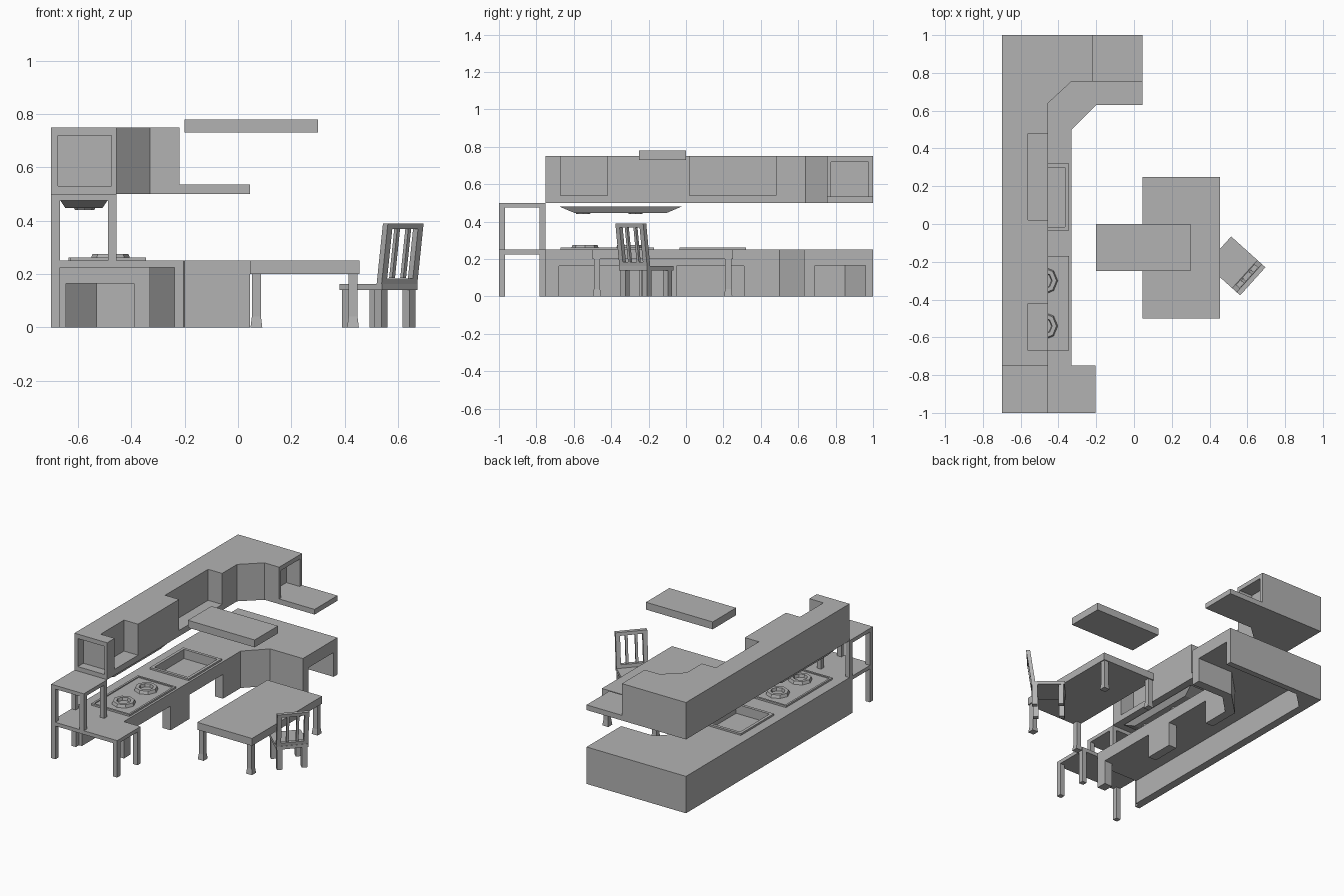
import bpy, bmesh, math
from mathutils import Matrix, Vector

if "Cube" in bpy.data.objects:
    bpy.data.objects.remove(bpy.data.objects["Cube"])

grey = bpy.data.materials.new("plain grey")
grey.diffuse_color = (0.45, 0.45, 0.45, 1)
grey.use_nodes = True
grey.node_tree.nodes["Principled BSDF"].inputs["Base Color"].default_value = grey.diffuse_color


def add(name, bm):
    bmesh.ops.recalc_face_normals(bm, faces=bm.faces)
    me = bpy.data.meshes.new(name)
    bm.to_mesh(me)
    bm.free()
    me.materials.append(grey)
    ob = bpy.data.objects.new(name, me)
    bpy.context.collection.objects.link(ob)
    return ob


def prism(name, pts, z0, z1):
    """Extrude a plan outline from z0 to z1."""
    bm = bmesh.new()
    f = bm.faces.new([bm.verts.new((x, y, z0)) for x, y in pts])
    r = bmesh.ops.extrude_face_region(bm, geom=[f])
    bmesh.ops.translate(bm, vec=(0, 0, z1 - z0),
                        verts=[v for v in r["geom"] if isinstance(v, bmesh.types.BMVert)])
    return add(name, bm)


def box(name, x0, x1, y0, y1, z0, z1, bottom=1.0):
    """Box from its limits; bottom scales the lower face."""
    bm = bmesh.new()
    bmesh.ops.create_cube(bm, size=1)
    for v in bm.verts:
        s = bottom if v.co.z < 0 else 1
        v.co = ((x0 + x1) / 2 + v.co.x * (x1 - x0) * s,
                (y0 + y1) / 2 + v.co.y * (y1 - y0) * s,
                (z0 + z1) / 2 + v.co.z * (z1 - z0))
    return add(name, bm)


def cut(ob, cutter):
    cutter.hide_render = True
    m = ob.modifiers.new("cut", 'BOOLEAN')
    m.operation, m.solver, m.object = 'DIFFERENCE', 'EXACT', cutter
    bpy.context.view_layer.objects.active = ob
    bpy.ops.object.modifier_apply(modifier=m.name)
    bpy.data.objects.remove(cutter)


def ring(name, x, y, z0, z1, r_out, r_in):
    """Low-poly burner: eight-sided ring."""
    bm = bmesh.new()
    rows = []
    for r, z in ((r_out, z0), (r_out * 0.9, z1), (r_in, z1), (r_in * 0.9, z0)):
        rows.append([bm.verts.new((x + r * math.cos(a * math.pi / 4),
                                   y + r * math.sin(a * math.pi / 4), z)) for a in range(8)])
    for i in range(4):
        p, q = rows[i], rows[(i + 1) % 4]
        for a in range(8):
            b = (a + 1) % 8
            bm.faces.new((p[a], p[b], q[b], q[a]))
    return add(name, bm)


def legs(name, x0, x1, y0, y1, z0, z1, t):
    for i, x in enumerate((x0, x1 - t)):
        for j, y in enumerate((y0, y1 - t)):
            box(f"{name}_{i}{j}", x, x + t, y, y + t, z0, z1)


# L-shaped lower counter, hollow underneath with open ends and front knee holes
counter = prism("counter", [(-.70, -.75), (-.33, -.75), (-.33, .50), (-.20, .63),
                            (.045, .63), (.045, 1), (-.70, 1)], 0, .25)
cut(counter, prism("hollow", [(-.645, -.85), (-.39, -.85), (-.39, .525), (-.225, .69),
                              (.15, .69), (.15, .96), (-.53, .96), (-.645, .85)], -.1, .165))
for y0, y1 in ((-.68, -.25), (-.05, .31)):
    cut(counter, box("knee_hole", -.45, -.2, y0, y1, -.1, .164))
cut(counter, box("basin_cutter", -.615, -.365, -.015, .30, .20, .4))

# Sink rim
rim = box("sink_rim", -.635, -.345, -.035, .32, .25, .262)
cut(rim, box("rim_cutter", -.615, -.365, -.015, .30, .2, .4))

# Cooktop with two burners
hob = box("cooktop", -.63, -.345, -.67, -.17, .25, .262)
cut(hob, box("hob_cutter", -.617, -.358, -.657, -.183, .255, .4))
for y in (-.54, -.30):
    ring("burner", -.478, y, .254, .275, .075, .045)

# Upper cabinet with end niches and open front bays
upper = prism("upper_cabinet", [(-.70, -.75), (-.455, -.75), (-.455, .64), (-.33, .755),
                                (-.22, .755), (-.22, 1), (-.70, 1)], .50, .75)
cut(upper, box("niche_a", -.675, -.475, -.85, -.69, .53, .72))
cut(upper, box("niche_b", -.32, -.1, .775, .975, .535, .72))
for y0, y1 in ((-.67, -.42), (.02, .48)):
    cut(upper, box("bay", -.56, -.3, y0, y1, .54, .9))
box("end_shelf", -.22, .045, .755, 1, .50, .535)

# Extractor hood below the upper cabinet
box("hood", -.67, -.485, -.68, -.02, .447, .482, bottom=.75)
for y in (-.55, -.27):
    ring("hood_vent", -.575, y, .448, .440, .04, .025)

# Low bench and small stand at the counter end
box("bench_top", -.70, -.205, -1, -.75, .225, .25)
legs("bench_leg", -.70, -.205, -1, -.75, 0, .225, .033)
box("stand_top", -.70, -.455, -1, -.75, .475, .50)
legs("stand_leg", -.70, -.455, -1, -.75, .25, .475, .032)

# Dining table with splayed feet
box("table_top", .045, .455, -.50, .25, .20, .25)
for x in (.069, .431):
    for y in (-.476, .226):
        box("table_leg", x - .017, x + .017, y - .017, y + .017, .04, .20)
        box("table_foot", x - .017, x + .017, y - .017, y + .017, 0, .04, bottom=1.3)

# Hanging panel above the table
box("hanging_panel", -.20, .30, -.25, 0, .73, .78)

# Chair, built along local x (back at +x) then turned into place
before = set(bpy.data.objects)
box("chair_seat", -.107, .107, -.10, .10, .14, .162)
legs("chair_leg", -.10, .10, -.095, .095, 0, .14, .034)
back = [box("back_post", .08, .105, y, y + .028, .162, .39) for y in (-.10, .072)]
back += [box("back_slat", .085, .10, y, y + .016, .185, .37) for y in (-.039, .023)]
back += [box("back_rail", .08, .105, -.10, .10, z, z + .022) for z in (.162, .368)]
for ob in back:  # lean the back outwards
    for v in ob.data.vertices:
        v.co.x += (v.co.z - .162) * .14
turn = Matrix.Translation((.527, -.212, 0)) @ Matrix.Rotation(math.radians(-42), 4, 'Z')
for ob in set(bpy.data.objects) - before:
    ob.data.transform(turn)
